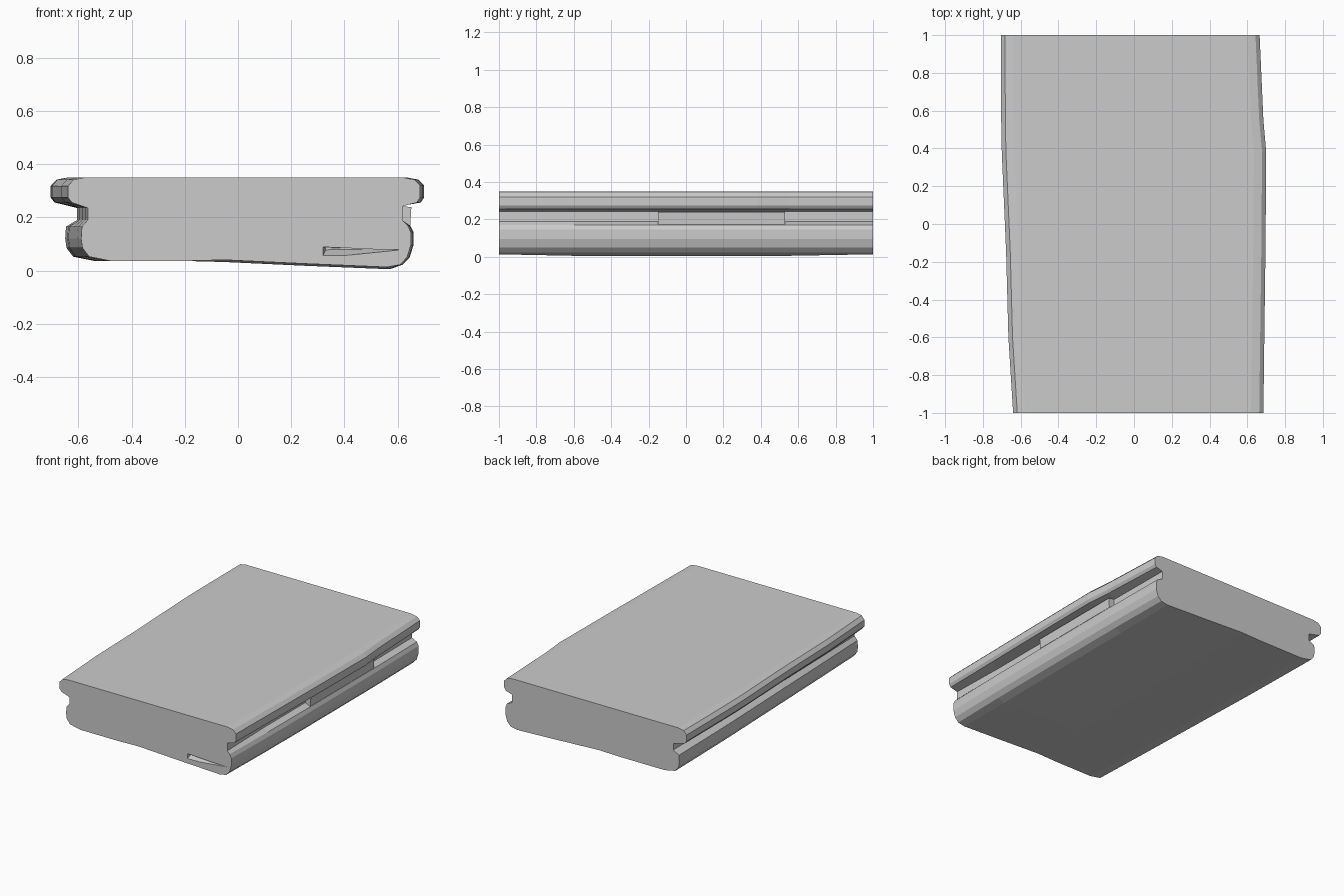
import bpy, bmesh

if "Cube" in bpy.data.objects:
    bpy.data.objects.remove(bpy.data.objects["Cube"])

# Stations along the slab: y, then upper-lip / groove / lower-lip x on the left and on the right
STATIONS = [
    (-1.00, -.640, -.565, -.590, .685, .620, .650),
    (-0.60, -.665, -.575, -.605, .690, .610, .657),
    (-0.15, -.677, -.585, -.620, .696, .610, .660),
    (0.38, -.700, -.595, -.638, .700, .610, .660),
    (0.55, -.703, -.598, -.642, .685, .610, .660),
    (1.00, -.705, -.605, -.650, .665, .605, .655),
]


def section(y, lu, lg, ll, ru, rg, rl):
    """Rounded upper and lower lips with a groove between, on a sloping underside."""
    drop = .008 if abs(y) == 1 else 0
    pts = [
        # right side, top to bottom
        (ru - .065, .350), (ru - .022, .342), (ru, .320), (ru, .275), (ru - .012, .256),
        (rg, .242), (rg, .188), (rl - .012, .170), (rl, .145), (rl, .095),
        (rl - .014, .050), (rl - .040, .022), (rl - .090, .005 + drop),
        # underside
        (.25, .018 + drop), (-.05, .032 + drop), (-.20, .036), (ll + .11, .036),
        # left side, bottom to top
        (ll + .03, .052), (ll + .005, .085), (ll, .120), (ll + .003, .165),
        (lg, .190), (lg, .235), (lu + .015, .256), (lu, .275), (lu, .318),
        (lu + .022, .342), (lu + .065, .350),
    ]
    return [(x, y, z) for x, z in pts]


def make_object(name, bm):
    bmesh.ops.recalc_face_normals(bm, faces=bm.faces)
    mesh = bpy.data.meshes.new(name)
    bm.to_mesh(mesh)
    bm.free()
    obj = bpy.data.objects.new(name, mesh)
    bpy.context.collection.objects.link(obj)
    return obj


def loft(name, rings):
    bm = bmesh.new()
    loops = [[bm.verts.new(p) for p in ring] for ring in rings]
    for a, b in zip(loops, loops[1:]):
        for i in range(len(a)):
            j = (i + 1) % len(a)
            bm.faces.new((a[i], a[j], b[j], b[i]))
    bm.faces.new(loops[0])
    bm.faces.new(loops[-1])
    return make_object(name, bm)


# Main slab
slab = loft("slab", [section(*s) for s in STATIONS])

# Shallow filler block in the right groove
loft("groove_block", [
    [(.56, y, .172), (.648, y, .172), (.652, y, .238), (.56, y, .25)]
    for y in (-.15, .53)
])

# Chipped recess low on the front right
chip = loft("chip_cutter", [
    [(.315, -1.02, .045), (.62, -1.02, .076), (.315, -1.02, .09)],
    [(.33, -.96, .078), (.60, -.96, .082), (.33, -.96, .086)],
])
chip.hide_render = True
chip.hide_set(True)
cut = slab.modifiers.new("chip", 'BOOLEAN')
cut.operation = 'DIFFERENCE'
cut.solver = 'EXACT'
cut.object = chip
